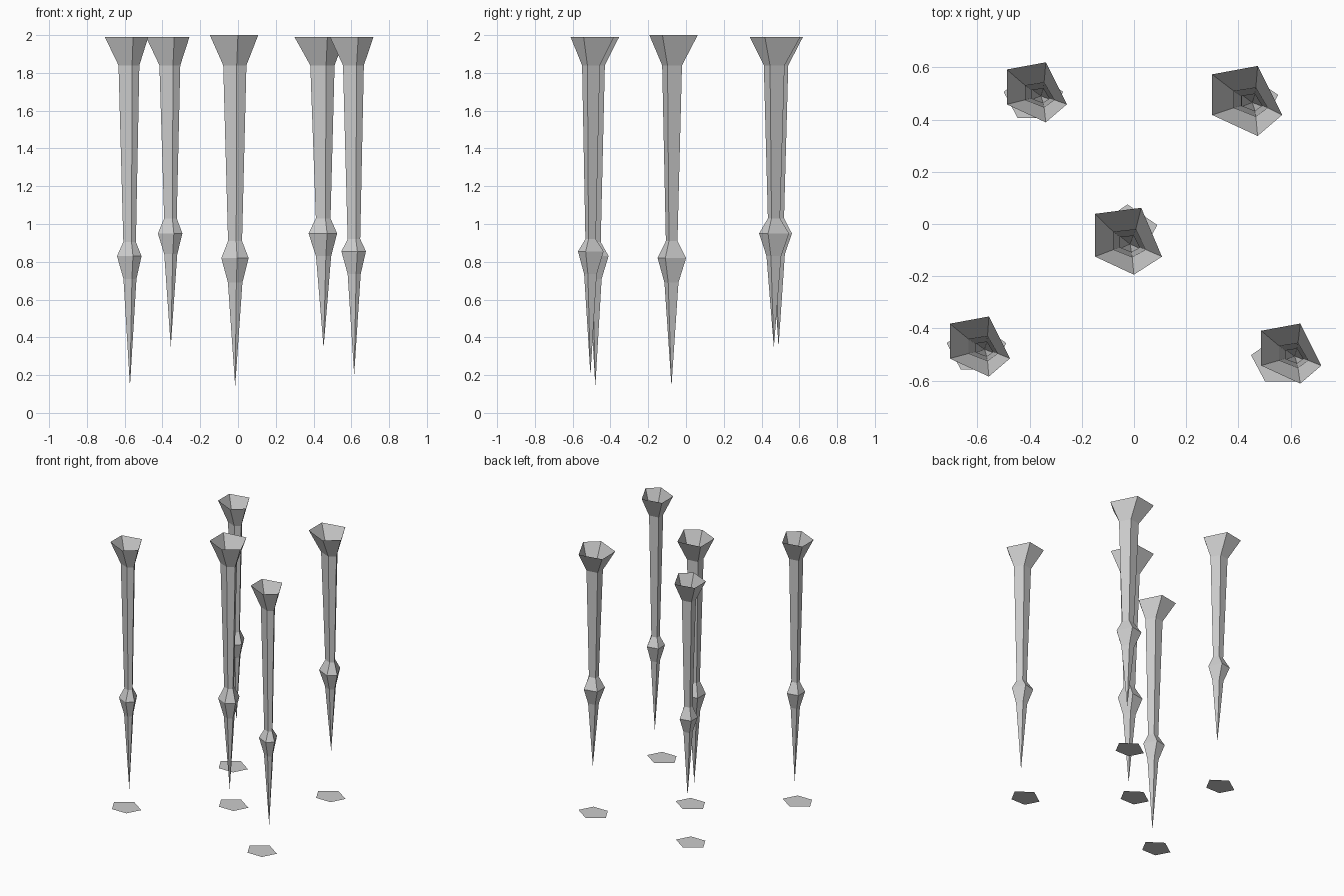
import bpy, bmesh

if "Cube" in bpy.data.objects:
    bpy.data.objects.remove(bpy.data.objects["Cube"])

# Five-sided cross-sections, normalised to a unit box
SIDE = [(-.5, .38), (.15, .5), (.5, -.2), (.15, -.5), (-.5, -.2)]
MIDDLE = [(-.5, .41), (.19, .5), (.5, -.23), (.08, -.5), (-.5, -.23)]
PUDDLE = [(0, .10), (-.114, .021), (-.06, -.08), (.06, -.08), (.114, .021)]


def finish(name, bm):
    mesh = bpy.data.meshes.new(name)
    bm.to_mesh(mesh)
    bm.free()
    bpy.context.collection.objects.link(bpy.data.objects.new(name, mesh))


def stalactite(name, shape, size, top, tip, waist, bulge, lower):
    # rings: height, x scale, y scale, blend of centre from top to tip
    rings = [(top[2], 1, 1, 0), (1.84, .48, .41, .7), (waist, .29, .24, .9),
             (bulge, .565, .59, .8), (lower, .30, .29, 1)]
    bm = bmesh.new()
    loops = []
    for z, sx, sy, t in rings:
        cx = top[0] + (tip[0] - top[0]) * t
        cy = top[1] + (tip[1] - top[1]) * t
        loops.append([bm.verts.new((cx + x * size * sx, cy + y * size * sy, z))
                      for x, y in shape])
    for a, b in zip(loops, loops[1:]):
        for i in range(5):
            j = (i + 1) % 5
            bm.faces.new((a[i], a[j], b[j], b[i]))
    # pointed end; the wide top stays open
    end = bm.verts.new(tip)
    for i in range(5):
        bm.faces.new((loops[-1][i], loops[-1][(i + 1) % 5], end))
    bmesh.ops.recalc_face_normals(bm, faces=bm.faces)
    finish(name, bm)


def puddle(name, cx, cy):
    bm = bmesh.new()
    bm.faces.new([bm.verts.new((cx + x, cy + y, 0)) for x, y in PUDDLE])
    finish(name, bm)


# label, section, width, top centre, tip, waist/bulge/lower heights, puddle centre
PARTS = [
    ("front_left", SIDE, .23, (-.59, -.469, 1.99), (-.572, -.48, .14), (.905, .83, .71), (-.603, -.477)),
    ("front_right", SIDE, .23, (.602, -.496, 1.99), (.615, -.506, .20), (.92, .855, .735), (.562, -.523)),
    ("back_left", SIDE, .23, (-.372, .504, 1.99), (-.356, .49, .35), (1.03, .95, .84), (-.385, .485)),
    ("back_right", SIDE, .268, (.433, .471, 1.99), (.453, .465, .345), (1.03, .95, .83), (.438, .473)),
    ("middle", MIDDLE, .256, (-.021, -.066, 2.0), (-.015, -.077, .14), (.91, .82, .69), (-.025, -.025)),
]
for label, shape, size, top, tip, heights, spot in PARTS:
    stalactite("stalactite_" + label, shape, size, top, tip, *heights)
    puddle("puddle_" + label, *spot)
